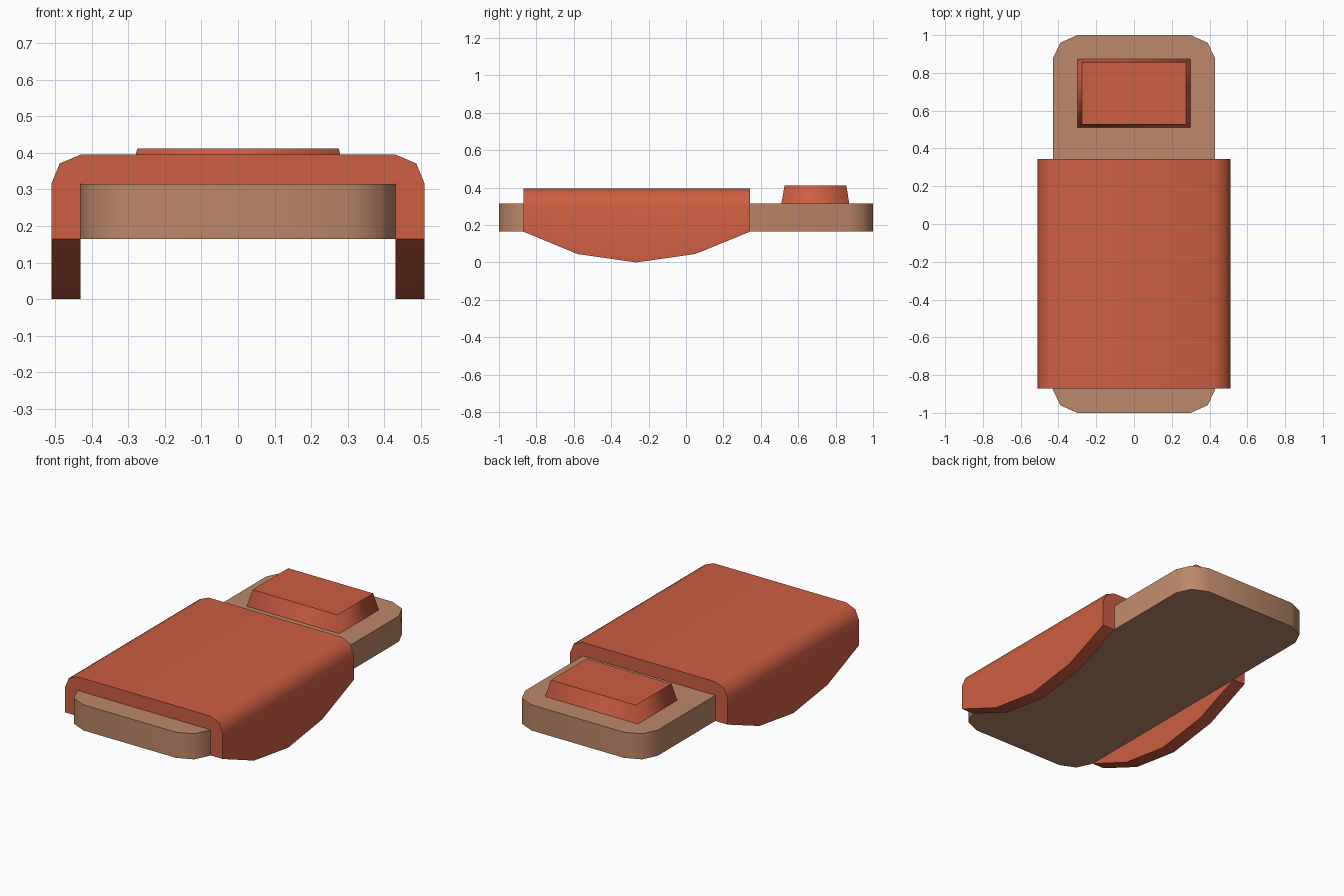
import bpy, bmesh, math

if "Cube" in bpy.data.objects:
    bpy.data.objects.remove(bpy.data.objects["Cube"])


def material(name, rgb):
    m = bpy.data.materials.new(name)
    m.diffuse_color = (*rgb, 1)
    m.use_nodes = True
    m.node_tree.nodes["Principled BSDF"].inputs["Base Color"].default_value = m.diffuse_color
    return m


red = material("warm red", (0.61, 0.112, 0.054))
tan = material("tan", (0.503, 0.246, 0.138))


def loft(name, rings, mat, is_sharp):
    """Skin a list of equal-length closed rings and cap both ends."""
    bm = bmesh.new()
    vs = [[bm.verts.new(p) for p in r] for r in rings]
    n = len(rings[0])
    for a, b in zip(vs, vs[1:]):
        for i in range(n):
            j = (i + 1) % n
            bm.faces.new((a[i], a[j], b[j], b[i]))
    bm.faces.new(vs[0])
    bm.faces.new(vs[-1])
    bmesh.ops.recalc_face_normals(bm, faces=bm.faces)
    for f in bm.faces:
        f.smooth = True
    for e in bm.edges:
        e.smooth = not is_sharp(e)
    me = bpy.data.meshes.new(name)
    bm.to_mesh(me)
    bm.free()
    me.materials.append(mat)
    ob = bpy.data.objects.new(name, me)
    bpy.context.collection.objects.link(ob)
    return ob


def steep(e):
    return e.calc_face_angle(0) > math.radians(50)


def flat_ring(e):
    return abs(e.verts[0].co.z - e.verts[1].co.z) < 1e-4


Z0, Z1 = 0.165, 0.315

# sole board: rounded rectangle plate
corner = [(0.43, 0.875), (0.39, 0.96), (0.30, 1.0)]
half = corner + [(-x, y) for x, y in reversed(corner)]
outline = half + [(-x, -y) for x, y in half]
loft("base_board", [[(x, y, z) for x, y in outline] for z in (Z0, Z1)], tan, steep)

# wrapping cover: arch section whose side flaps bulge downwards
arch = [(0.51, Z1), (0.487, 0.371), (0.43, 0.395)]
stations = [(-0.87, Z0), (-0.58, 0.045), (-0.265, 0.0), (0.05, 0.045), (0.343, Z0)]
rings = []
for y, zb in stations:
    side = [(0.43, Z1), (0.43, zb), (0.51, zb)] + arch
    section = side + [(-x, z) for x, z in reversed(side)]
    rings.append([(x, y, z) for x, z in section])
loft("cover", rings, red, steep)

# tapered block on the rear of the board
rings = []
for hx, y0, y1, z in ((0.30, 0.51, 0.873, Z1), (0.275, 0.527, 0.857, 0.412)):
    rings.append([(-hx, y0, z), (hx, y0, z), (hx, y1, z), (-hx, y1, z)])
loft("raised_block", rings, red, flat_ring)
